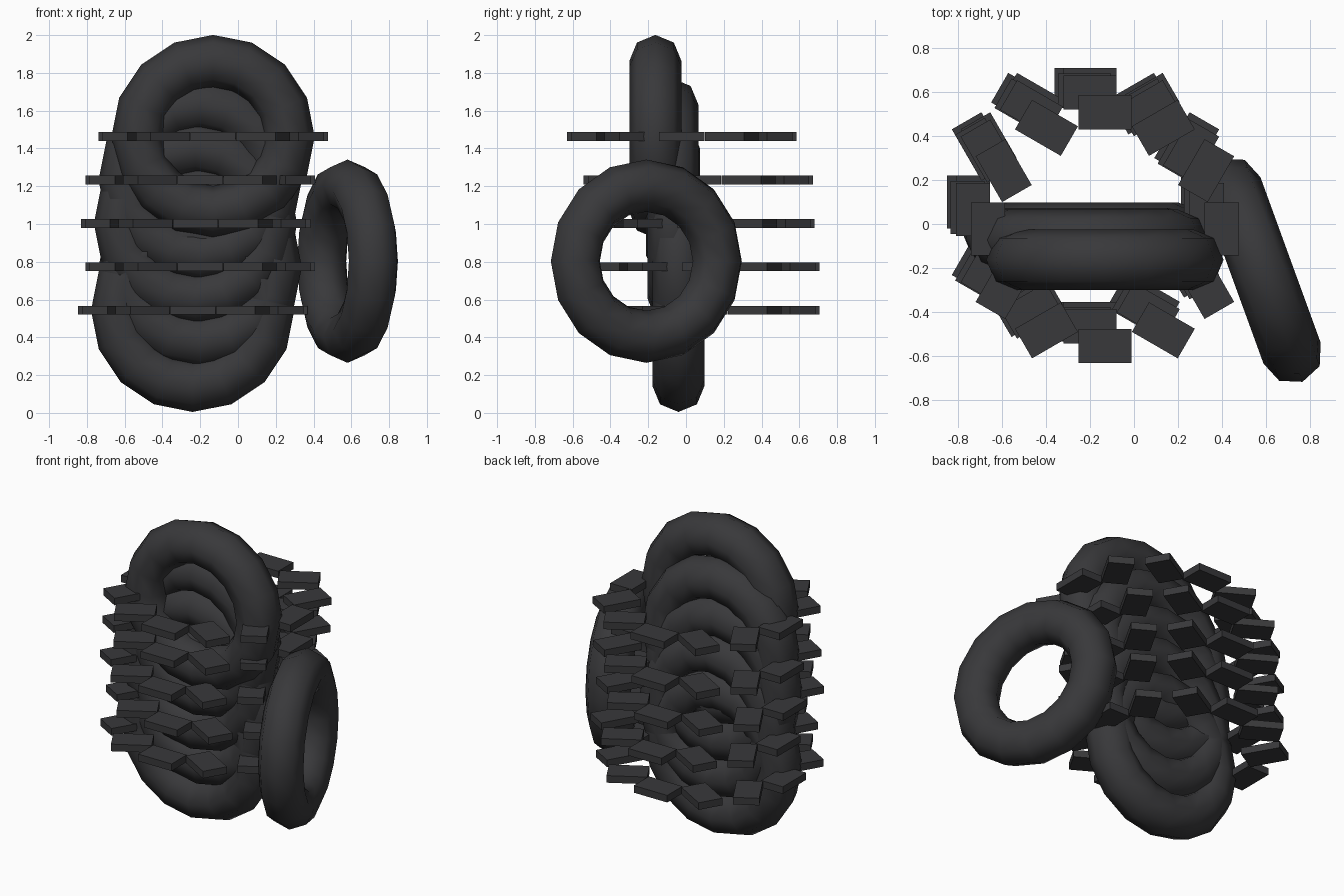
import bpy
from math import radians, cos, sin, tau

if "Cube" in bpy.data.objects:
    bpy.data.objects.remove(bpy.data.objects["Cube"])

rubber = bpy.data.materials.new("dark_rubber")
rubber.diffuse_color = (0.04, 0.04, 0.043, 1)
rubber.use_nodes = True
rubber.node_tree.nodes["Principled BSDF"].inputs["Base Color"].default_value = rubber.diffuse_color


def tyre(name, loc, turn=0):
    """Upright 16 x 8 ring, smooth shaded."""
    bpy.ops.mesh.primitive_torus_add(
        major_segments=16, minor_segments=8, major_radius=0.40, minor_radius=0.138,
        location=loc, rotation=(radians(90), 0, radians(turn)))
    ob = bpy.context.object
    ob.name = name
    ob.data.materials.append(rubber)
    bpy.ops.object.shade_smooth()


def tread_block(name, loc, turn):
    bpy.ops.mesh.primitive_cube_add(size=1, location=loc, rotation=(0, 0, turn))
    ob = bpy.context.object
    ob.name = name
    ob.scale = (0.155, 0.24, 0.046)
    ob.data.materials.append(rubber)


# Overlapping stack: (x, y) of each tyre, bottom to top
stack = [(-0.24, -0.04), (-0.20, -0.04), (-0.225, -0.065), (-0.20, -0.073), (-0.132, -0.162)]
for i, (x, y) in enumerate(stack):
    z = 0.543 + i * 0.23
    tyre(f"stacked_tyre_{i + 1}", (x, y, z))
    # Flat ring of twelve tread blocks, counter-rotated around the ring
    for k in range(12):
        a = tau * k / 12
        tread_block(f"tread_block_{i + 1}_{k + 1}",
                    (x + 0.53 * cos(a), y + 0.139 + 0.53 * sin(a), z), -a)

# Tyre standing against the side of the stack
tyre("leaning_tyre", (0.58, -0.21, 0.803), 110)
